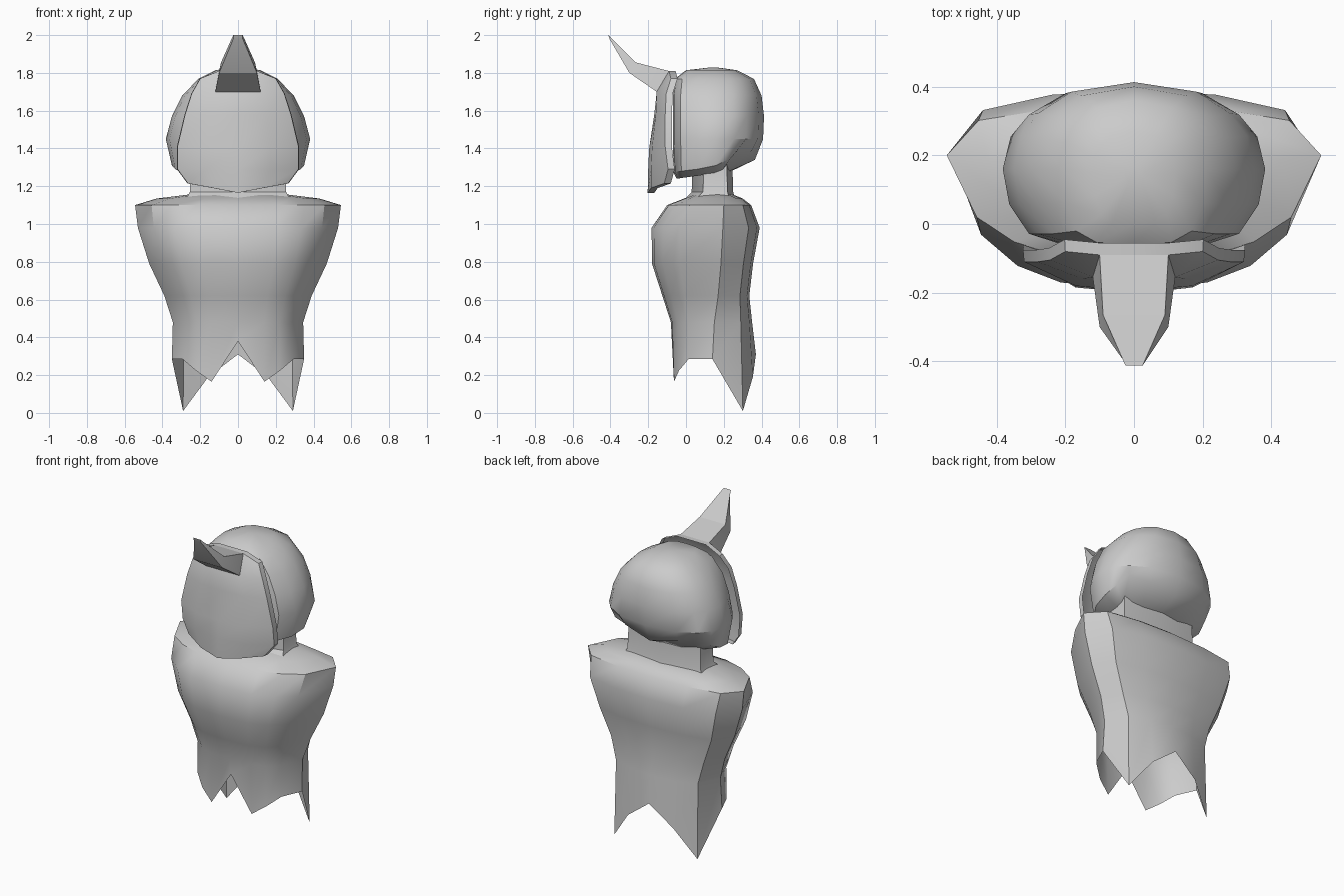
import bpy, bmesh, math

cube = bpy.data.objects.get("Cube")
if cube:
    bpy.data.objects.remove(cube, do_unlink=True)

grey = bpy.data.materials.new("light_grey")
grey.use_nodes = True
grey.diffuse_color = (0.6, 0.6, 0.6, 1)
grey.node_tree.nodes["Principled BSDF"].inputs["Base Color"].default_value = (0.6, 0.6, 0.6, 1)


def finish(name, bm, angle):
    mesh = bpy.data.meshes.new(name)
    bm.to_mesh(mesh)
    bm.free()
    mesh.materials.append(grey)
    obj = bpy.data.objects.new(name, mesh)
    bpy.context.collection.objects.link(obj)
    bpy.ops.object.select_all(action='DESELECT')
    obj.select_set(True)
    bpy.context.view_layer.objects.active = obj
    bpy.ops.object.shade_smooth_by_angle(angle=math.radians(angle))
    return obj


def loft(halves, closed=True, cap_start=False, cap_end=False):
    """Skin rows of half sections (x >= 0), mirrored across x = 0."""
    bm = bmesh.new()
    rows = []
    for h in halves:
        if closed:
            pts = list(h) + [(-x, y, z) for x, y, z in reversed(h[1:-1])]
        else:
            pts = [(-x, y, z) for x, y, z in reversed(h[1:])] + list(h)
        rows.append([bm.verts.new(p) for p in pts])
    n = len(rows[0])
    for a, b in zip(rows, rows[1:]):
        for i in range(n if closed else n - 1):
            j = (i + 1) % n
            bm.faces.new((a[i], a[j], b[j], b[i]))
    if cap_start:
        bm.faces.new(rows[0][::-1])
    if cap_end:
        bm.faces.new(rows[-1])
    return bm


def section(front, back, w, yf, ys, yb, z):
    """Half outline: front columns, side ridge, back columns; z is one height or one per column."""
    pts = [(w * fx, ys + (yf - ys) * fy) for fx, fy in front]
    pts.append((w, ys))
    pts += [(w * fx, ys + (yb - ys) * fy) for fx, fy in back]
    zs = z if isinstance(z, list) else [z] * len(pts)
    return [(x, y, h) for (x, y), h in zip(pts, zs)]


# Torso: hollow cloak with a jagged hem and broad shoulders
front = [(0, 1), (.40, .97), (.64, .84), (.84, .60)]
back = [(.83, .70), (.45, .93), (0, 1)]
hem = [.38, .165, .225, .285, .285, .01, .19, .31]
levels = [
    (.35, -.07, .14, .37, hem),
    (.345, -.08, .15, .35, .48),
    (.39, -.125, .17, .335, .62),
    (.47, -.18, .185, .355, .79),
    (.53, -.182, .195, .39, .98),
    (.545, -.10, .20, .345, 1.10),
    (.43, -.01, .19, .30, 1.135),
    (.27, .04, .17, .25, 1.155),
]
finish("torso", loft([section(front, back, *l) for l in levels], cap_end=True), 35)

# Neck: flared six-sided column
neck = []
for z, x, yf, yb in [(1.13, .275, -.01, .26), (1.17, .255, .03, .25), (1.33, .25, .035, .245)]:
    neck.append([(0, yf, z), (x, yf + .06, z), (x, yb - .03, z), (0, yb, z)])
finish("neck", loft(neck, cap_start=True, cap_end=True), 30)

# Head: rounded dome with a wavy lower rim and tucked-in underside
front = [(0, 1), (.52, .97), (.80, .82), (.95, .45)]
back = [(.94, .38), (.80, .64), (.52, .89), (0, 1)]
under = [1.24, 1.24, 1.245, 1.255, 1.27, 1.275, 1.28, 1.28, 1.28]
rim = [1.27, 1.275, 1.28, 1.29, 1.31, 1.35, 1.41, 1.38, 1.34]
levels = [
    (.25, -.05, .15, .24, under),
    (.35, -.065, .16, .365, rim),
    (.382, -.07, .16, .408, 1.45),
    (.35, -.07, .16, .413, 1.57),
    (.295, -.07, .16, .40, 1.68),
    (.21, -.06, .16, .36, 1.768),
    (.12, 0, .15, .27, 1.814),
    (.03, .12, .14, .17, 1.828),
]
finish("head", loft([section(front, back, *l) for l in levels], cap_start=True, cap_end=True), 38)

# Face mask: bowed plate from chin to brow, with its rim turned back
mask_rows = [
    [(0, -.203, 1.165), (.13, -.185, 1.19), (.265, -.115, 1.215)],
    [(0, -.20, 1.29), (.17, -.185, 1.29), (.32, -.095, 1.29)],
    [(0, -.195, 1.40), (.17, -.18, 1.40), (.32, -.11, 1.41)],
    [(0, -.168, 1.58), (.15, -.16, 1.58), (.28, -.11, 1.58)],
    [(0, -.155, 1.70), (.12, -.155, 1.70), (.245, -.105, 1.69)],
    [(0, -.09, 1.81), (.10, -.09, 1.81), (.20, -.08, 1.77)],
]
bm = loft(mask_rows, closed=False)
edges = [e for e in bm.edges if e.is_boundary]
ext = bmesh.ops.extrude_edge_only(bm, edges=edges)
for v in ext["geom"]:
    if isinstance(v, bmesh.types.BMVert):
        v.co.y += .035
        v.co.x *= 1.01
finish("face_mask", bm, 30)

# Horn: bent, tapering four-sided spike on the brow
horn = []
for xb, yb, zb, xt, yt, zt in [(.12, -.155, 1.70, .10, -.09, 1.81),
                               (.10, -.30, 1.80, .09, -.265, 1.855),
                               (.025, -.405, 1.98, .025, -.412, 2.0)]:
    horn.append([(0, yb, zb), (xb, yb, zb), (xt, yt, zt), (0, yt, zt)])
finish("horn", loft(horn, cap_start=True, cap_end=True), 20)
